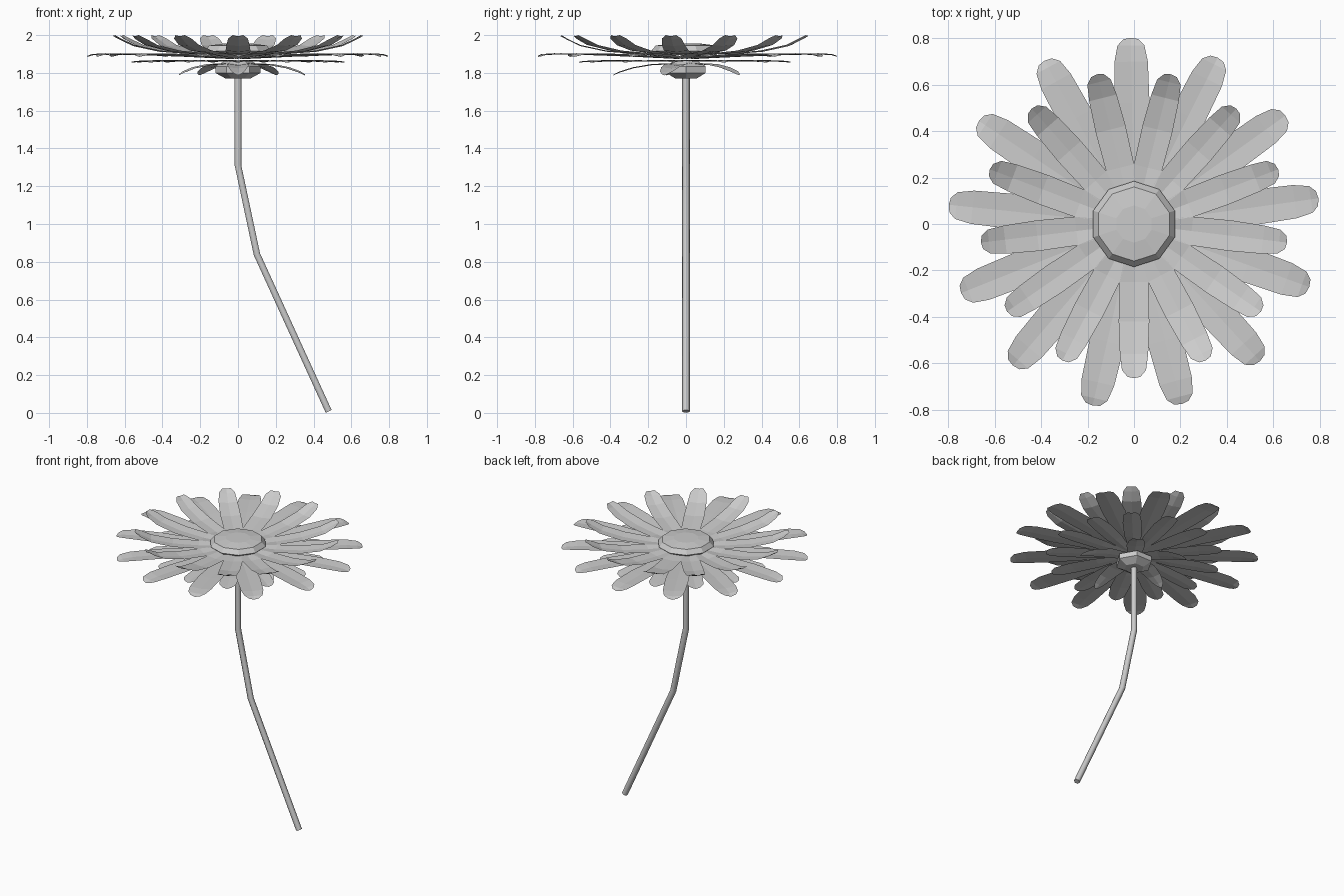
import bpy, bmesh
from math import radians, sin, cos, pi
from mathutils import Matrix

if "Cube" in bpy.data.objects:
    bpy.data.objects.remove(bpy.data.objects["Cube"])


def finish(bm, name):
    me = bpy.data.meshes.new(name)
    bm.to_mesh(me)
    bm.free()
    ob = bpy.data.objects.new(name, me)
    bpy.context.collection.objects.link(ob)
    return ob


def petal_ring(name, rows, angles, scales=None, crease=0.006):
    """Radial leaves; each row is (distance, half width, height)."""
    bm = bmesh.new()
    for i, a in enumerate(angles):
        s = scales[i] if scales else 1
        rot = Matrix.Rotation(radians(a), 3, 'Z')
        prev = None
        for k, (r, w, z) in enumerate(rows):
            bulge = 0.006 if k == len(rows) - 1 else 0
            cur = [bm.verts.new(rot @ Matrix.Diagonal((s, 1, 1)) @ p) for p in
                   (Matrix.Identity(3) @ v for v in map(vec, (
                       (r - bulge, -w, z), (r, 0, z - crease), (r - bulge, w, z))))]
            if prev:
                for j in (0, 1):
                    bm.faces.new((prev[j], cur[j], cur[j + 1], prev[j + 1]))
            prev = cur
    return finish(bm, name)


def vec(p):
    from mathutils import Vector
    return Vector(p)


def lathe(name, profile, sides, turn=0):
    """Faceted solid from (radius, height) rings, capped at both ends."""
    bm = bmesh.new()
    rings = [[bm.verts.new((r * cos(turn + 2 * pi * i / sides),
                            r * sin(turn + 2 * pi * i / sides), z))
              for i in range(sides)] for r, z in profile]
    for a, b in zip(rings, rings[1:]):
        for i in range(sides):
            j = (i + 1) % sides
            bm.faces.new((a[i], a[j], b[j], b[i]))
    bm.faces.new(rings[0][::-1])
    bm.faces.new(rings[-1])
    return finish(bm, name)


# Bent stem
path = [(0.48, 0, 0.008), (0.10, 0, 0.84), (0, 0, 1.31), (0, 0, 1.80)]
cu = bpy.data.curves.new("stem", 'CURVE')
cu.dimensions = '3D'
cu.bevel_depth = 0.02
cu.bevel_resolution = 1
cu.use_fill_caps = True
sp = cu.splines.new('POLY')
sp.points.add(len(path) - 1)
for pt, p in zip(sp.points, path):
    pt.co = (*p, 1)
bpy.context.collection.objects.link(bpy.data.objects.new("stem", cu))

# Three petal layers, thirteen petals each
step = 360 / 13
short_angles = [-90 + step * i for i in range(13)]
long_angles = [91 + step * i for i in range(13)]
petal_ring("upper_petals", [
    (0.05, 0.02, 1.905), (0.25, 0.062, 1.905), (0.42, 0.066, 1.918),
    (0.56, 0.061, 1.948), (0.63, 0.052, 1.982), (0.665, 0.028, 2.0)], short_angles)
petal_ring("long_petals", [
    (0.05, 0.02, 1.88), (0.30, 0.062, 1.892), (0.52, 0.076, 1.90),
    (0.70, 0.072, 1.904), (0.77, 0.058, 1.90), (0.803, 0.032, 1.891)], long_angles)
petal_ring("lower_petals", [
    (0.05, 0.02, 1.868), (0.25, 0.055, 1.866), (0.42, 0.062, 1.868),
    (0.53, 0.052, 1.864), (0.57, 0.028, 1.86)], short_angles)

# Domed flower centre
lathe("flower_centre", [(0.16, 1.895), (0.185, 1.915), (0.16, 1.945), (0.08, 1.955)],
      10, pi / 10)

# Cup under the flower with five drooping sepals
lathe("flower_cup", [(0.065, 1.77), (0.12, 1.80), (0.12, 1.835), (0.06, 1.868)], 6)
petal_ring("sepals", [
    (0.06, 0.045, 1.852), (0.18, 0.06, 1.847), (0.28, 0.05, 1.83),
    (0.35, 0.035, 1.808), (0.386, 0.015, 1.793)],
    [-90, -18, 54, 126, 198], [1, 0.965, 0.9, 0.9, 0.85])
